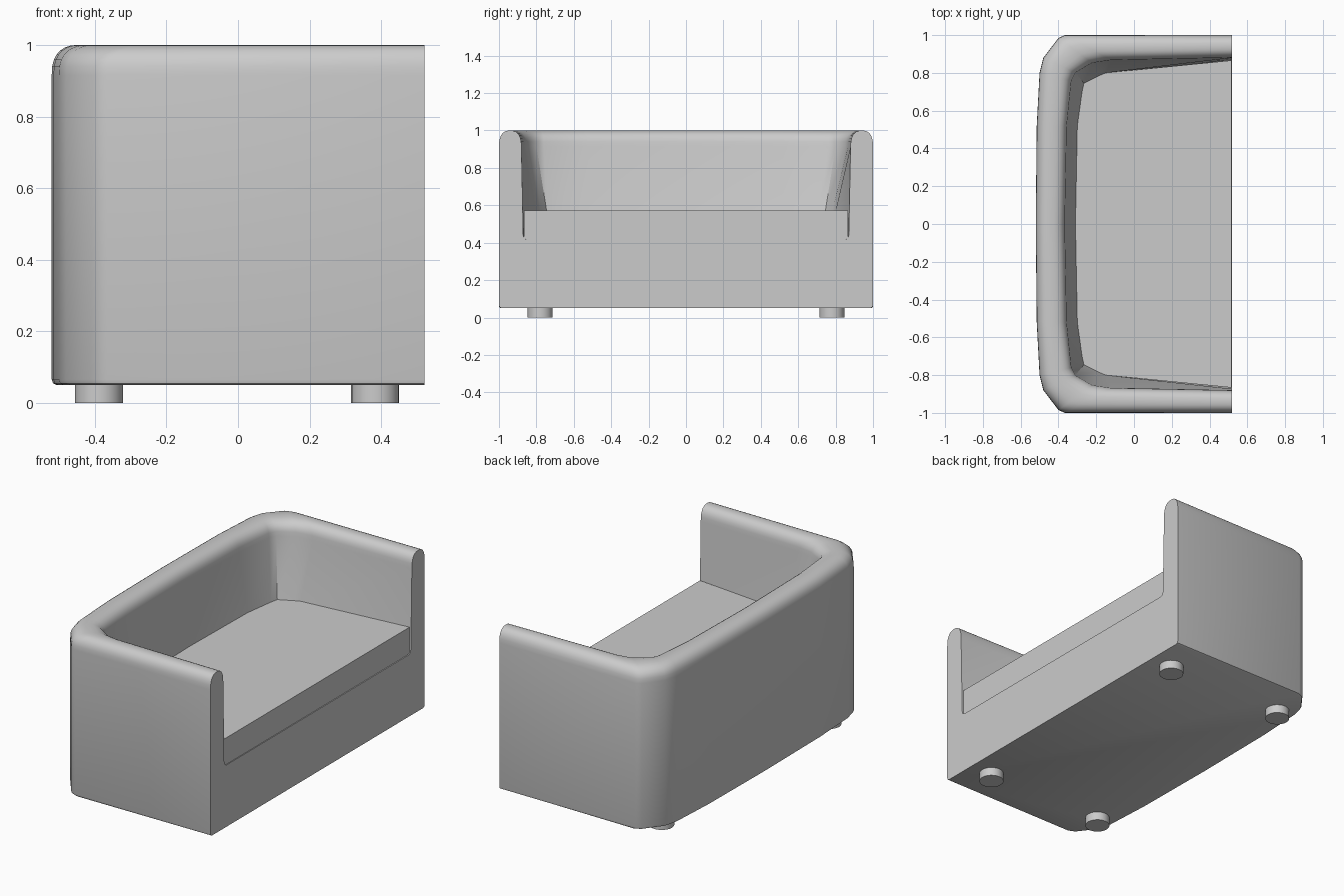
import bpy, bmesh, math
from mathutils import Vector

if "Cube" in bpy.data.objects:
    bpy.data.objects.remove(bpy.data.objects["Cube"])

# Plan stations for one half: outer wall, inner wall near the top, inner wall at seat level
HALF = [
    ((0.52, 1.0), (0.52, 0.88), (0.52, 0.873)),
    ((-0.365, 1.0), (-0.12, 0.867), (-0.15, 0.80)),
    ((-0.40, 0.985), (-0.22, 0.852), (-0.19, 0.783)),
    ((-0.48, 0.88), (-0.31, 0.80), (-0.265, 0.745)),
    ((-0.50, 0.80), (-0.33, 0.76), (-0.275, 0.70)),
    ((-0.515, 0.52), (-0.355, 0.52), (-0.30, 0.52)),
    ((-0.52, 0.0), (-0.365, 0.0), (-0.31, 0.0)),
]
STATIONS = HALF + [tuple((x, -y) for x, y in s) for s in reversed(HALF[:-1])]
CREST, TOP, SEAT, DECK, BASE = 0.915, 1.0, 0.57, 0.415, 0.05


def finish(bm, name, angle=40):
    bmesh.ops.remove_doubles(bm, verts=bm.verts, dist=1e-5)
    bmesh.ops.recalc_face_normals(bm, faces=bm.faces)
    mesh = bpy.data.meshes.new(name)
    bm.to_mesh(mesh)
    bm.free()
    ob = bpy.data.objects.new(name, mesh)
    bpy.context.collection.objects.link(ob)
    bpy.ops.object.select_all(action='DESELECT')
    ob.select_set(True)
    bpy.context.view_layer.objects.active = ob
    bpy.ops.object.shade_smooth_by_angle(angle=math.radians(angle))
    return ob


def section(station):
    """Wall cross-section from the outer bottom edge over the crest to the seat deck."""
    o, t, s = (Vector(p) for p in station)
    across = (t - o).normalized()
    if abs(o.x - 0.52) < 1e-6:
        across = Vector((0, -math.copysign(1, o.y)))
    pts = [(*(o + across * 0.015), BASE), (*(o + across * 0.004), BASE + 0.005),
           (*o, BASE + 0.016)]
    mid, half = (o + t) / 2, (t - o) / 2
    n = 14
    for i in range(n + 1):
        a = math.pi * i / n
        c, sn = math.cos(a), math.sin(a)
        k = -math.copysign(abs(c) ** 0.8, c)
        pts.append((*(mid + half * k), CREST + (TOP - CREST) * max(sn, 0) ** 0.8))
    low = s + (s - t) * 0.3
    pts += [(*s, SEAT), (*low, DECK + 0.025),
            (*(low + across * 0.006), DECK + 0.007), (*(low + across * 0.022), DECK)]
    return pts


# Upholstered shell: back, arms and base lofted as one closed body
bm = bmesh.new()
rows = [[bm.verts.new(p) for p in section(s)] for s in STATIONS]
for a, b in zip(rows, rows[1:]):
    for i in range(len(a) - 1):
        bm.faces.new((a[i], a[i + 1], b[i + 1], b[i]))
bm.faces.new([r[0] for r in rows])
bm.faces.new([r[-1] for r in rows])
bm.faces.new(rows[0] + rows[-1][::-1])
finish(bm, "sofa_body")

# Seat cushion following the inner wall
bm = bmesh.new()
outline = [(0.515, 0.866)] + [s[2] for s in STATIONS[1:-1]] + [(0.515, -0.866)]
face = bm.faces.new([bm.verts.new((x, y, DECK)) for x, y in outline])
ext = bmesh.ops.extrude_face_region(bm, geom=[face], use_keep_orig=True)
for v in ext["geom"]:
    if isinstance(v, bmesh.types.BMVert):
        v.co.z = SEAT + 0.002
finish(bm, "seat_cushion", 30)

# Four short round feet
for x, fx in ((-0.388, "back"), (0.383, "front")):
    for y, fy in ((-0.78, "right"), (0.78, "left")):
        bm = bmesh.new()
        bmesh.ops.create_cone(bm, cap_ends=True, segments=24, radius1=0.067,
                              radius2=0.067, depth=0.06)
        bmesh.ops.translate(bm, verts=bm.verts, vec=(x, y, 0.03))
        finish(bm, f"{fx}_{fy}_foot")
